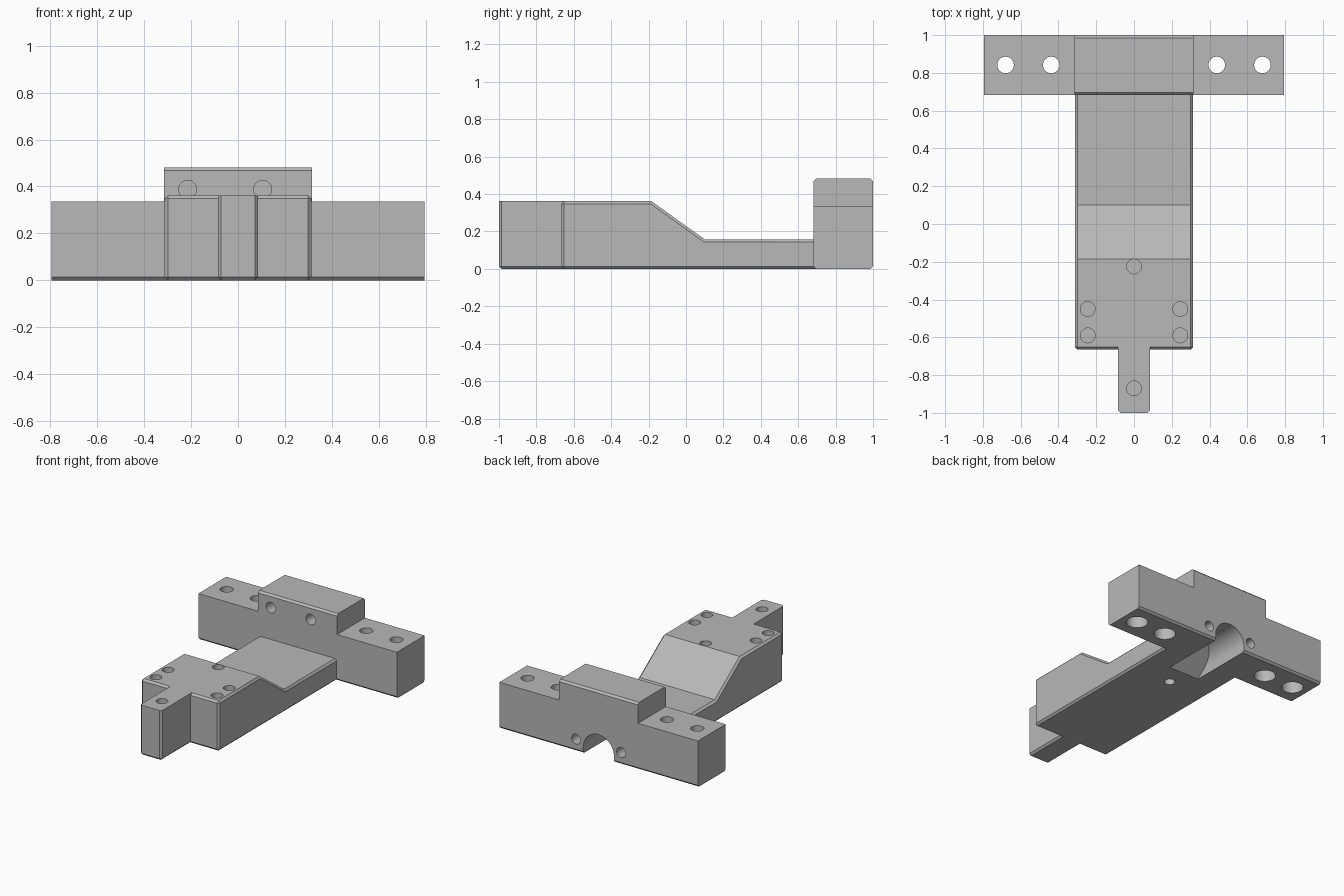
import bpy, bmesh, math
from mathutils import Matrix, Vector

if "Cube" in bpy.data.objects:
    bpy.data.objects.remove(bpy.data.objects["Cube"], do_unlink=True)

CHAMFER = 0.014

metal = bpy.data.materials.new("machined_grey")
metal.use_nodes = True
GREY = (0.48, 0.48, 0.48, 1)
metal.diffuse_color = GREY
metal.node_tree.nodes["Principled BSDF"].inputs["Base Color"].default_value = GREY


def prism(name, start, end, chamfer_rule=None):
    """Solid between two matching loops, with chosen edges chamfered."""
    bm = bmesh.new()
    a = [bm.verts.new(p) for p in start]
    b = [bm.verts.new(p) for p in end]
    bm.faces.new(a)
    bm.faces.new(b)
    for i in range(len(a)):
        j = (i + 1) % len(a)
        bm.faces.new((a[i], a[j], b[j], b[i]))
    bmesh.ops.recalc_face_normals(bm, faces=bm.faces)
    if chamfer_rule:
        edges = []
        for e in bm.edges:
            mid = (e.verts[0].co + e.verts[1].co) / 2
            along = (e.verts[1].co - e.verts[0].co).normalized()
            if chamfer_rule(mid, along):
                edges.append(e)
        bmesh.ops.bevel(bm, geom=edges, offset=CHAMFER, segments=1, affect='EDGES')
    return finish(name, bm)


def finish(name, bm):
    mesh = bpy.data.meshes.new(name)
    bm.to_mesh(mesh)
    bm.free()
    mesh.materials.append(metal)
    ob = bpy.data.objects.new(name, mesh)
    bpy.context.collection.objects.link(ob)
    return ob


def drill(center, radius, depth, axis):
    """Cylinder whose mouth is at center, reaching depth along axis."""
    axis = Vector(axis)
    middle = Vector(center) + axis * (depth - 0.05) / 2
    turn = axis.to_track_quat('Z', 'Y').to_matrix().to_4x4()
    bm = bmesh.new()
    bmesh.ops.create_cone(bm, cap_ends=True, segments=32, radius1=radius, radius2=radius,
                          depth=depth + 0.05, matrix=Matrix.Translation(middle) @ turn)
    return finish("drill_cutter", bm)


def combine(target, other, operation):
    mod = target.modifiers.new("combine", 'BOOLEAN')
    mod.operation = operation
    mod.solver = 'EXACT'
    mod.object = other
    bpy.context.view_layer.objects.active = target
    bpy.ops.object.modifier_apply(modifier=mod.name)
    bpy.data.objects.remove(other, do_unlink=True)


# Body with a step down towards the rear
side = [(-0.665, 0), (-0.665, 0.362), (-0.185, 0.362), (0.1, 0.158), (0.8, 0.158), (0.8, 0)]
bracket = prism("bracket", [(-0.313, y, z) for y, z in side], [(0.313, y, z) for y, z in side],
                lambda m, d: m.y < 0.79 and (abs(d.x) < 0.5 or m.y < -0.6))

# Front tongue
outline = [(-0.086, -1), (0.086, -1), (0.086, -0.4), (-0.086, -0.4)]
tongue = prism("tongue", [(x, y, 0) for x, y in outline], [(x, y, 0.362) for x, y in outline],
               lambda m, d: m.y < -0.5 and (m.z < 0.01 or abs(d.z) > 0.5))
combine(bracket, tongue, 'UNION')

# Rear crossbar with its raised middle
half = [(0.795, 0), (0.795, 0.335), (0.316, 0.335), (0.316, 0.482)]
cross = half + [(-x, z) for x, z in reversed(half)]
crossbar = prism("crossbar", [(x, 0.682, z) for x, z in cross], [(x, 1, z) for x, z in cross],
                 lambda m, d: abs(d.x) > 0.5 and (m.z < 0.01 or m.z > 0.47))
combine(bracket, crossbar, 'UNION')

# Arched channel under the rear, closed by a sloping end
R, RISE = 0.123, 0.045
arch = [(R, -0.1)]
arch += [(R * math.cos(math.pi * i / 24), RISE + R * math.sin(math.pi * i / 24)) for i in range(25)]
arch += [(-R, -0.1)]
channel = prism("channel_cutter", [(x, 0.52 + 1.2 * z, z) for x, z in arch],
                [(x, 1.1, z) for x, z in arch])
combine(bracket, channel, 'DIFFERENCE')

UP, DOWN, BACK, FRONT = (0, 0, 1), (0, 0, -1), (0, 1, 0), (0, -1, 0)

# Blind holes in the top of the body and tongue
for x, y in [(0, -0.87), (0, -0.225)] + [(s * 0.245, y) for s in (-1, 1) for y in (-0.59, -0.45)]:
    combine(bracket, drill((x, y, 0.362), 0.039, 0.2, DOWN), 'DIFFERENCE')

# Crossbar bolt holes, counterbored from below
for x in (-0.68, -0.438, 0.438, 0.68):
    combine(bracket, drill((x, 0.842, 0.335), 0.044, 0.25, DOWN), 'DIFFERENCE')
    combine(bracket, drill((x, 0.842, 0), 0.073, 0.17, UP), 'DIFFERENCE')

# Blind holes in the front and back of the crossbar, and one under the body
for x in (-0.215, 0.105):
    combine(bracket, drill((x, 0.682, 0.388), 0.038, 0.15, BACK), 'DIFFERENCE')
for x in (-0.18, 0.18):
    combine(bracket, drill((x, 1, 0.088), 0.036, 0.15, FRONT), 'DIFFERENCE')
combine(bracket, drill((0, 0.37, 0), 0.036, 0.1, UP), 'DIFFERENCE')

# Smooth hole walls, crisp edges elsewhere
bpy.ops.object.select_all(action='DESELECT')
bracket.select_set(True)
bpy.context.view_layer.objects.active = bracket
bpy.ops.object.shade_smooth_by_angle(angle=math.radians(25))
